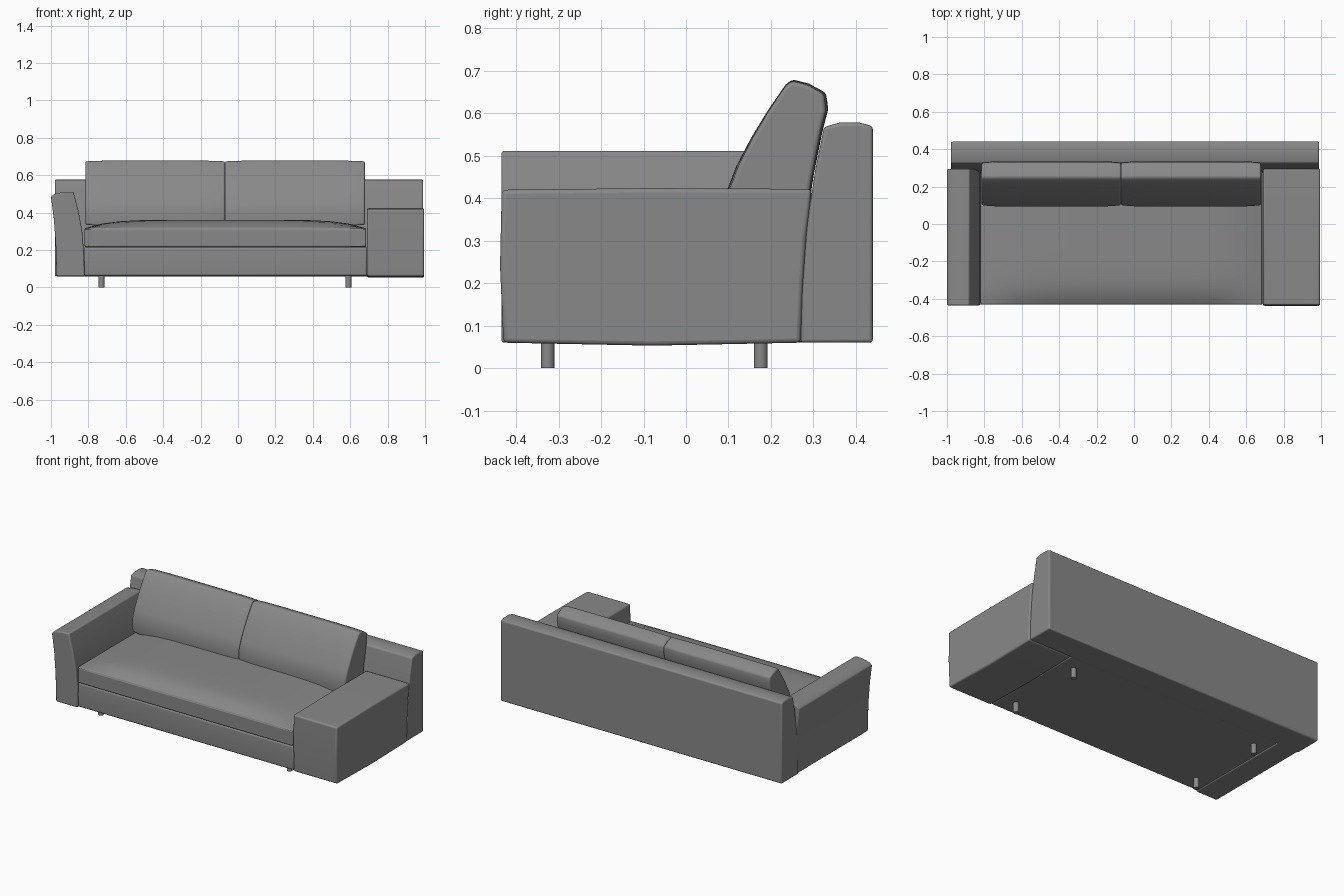
import bpy, bmesh, math
from mathutils import Vector

cube = bpy.data.objects.get("Cube")
if cube:
    bpy.data.objects.remove(cube, do_unlink=True)

# One grey upholstery colour
fabric = bpy.data.materials.new("grey_fabric")
fabric.use_nodes = True
GREY = (0.25, 0.25, 0.25, 1)
fabric.diffuse_color = GREY
fabric.node_tree.nodes["Principled BSDF"].inputs["Base Color"].default_value = GREY


def finish(name, bm, bevel=0.0, angle=35):
    bmesh.ops.recalc_face_normals(bm, faces=bm.faces)
    mesh = bpy.data.meshes.new(name)
    bm.to_mesh(mesh)
    bm.free()
    mesh.materials.append(fabric)
    obj = bpy.data.objects.new(name, mesh)
    bpy.context.collection.objects.link(obj)
    if bevel:
        mod = obj.modifiers.new("soft_edges", "BEVEL")
        mod.width, mod.segments = bevel, 3
        mod.limit_method, mod.angle_limit = "ANGLE", math.radians(40)
    bpy.ops.object.select_all(action="DESELECT")
    obj.select_set(True)
    bpy.context.view_layer.objects.active = obj
    bpy.ops.object.shade_smooth_by_angle(angle=math.radians(angle))
    return obj


def extrude_profile(name, profile, start, end, axis, bevel):
    """Extrude a (y, z) profile along x, or an (x, z) profile along y."""
    bm = bmesh.new()
    place = (lambda p, t: (t, p[0], p[1])) if axis == "x" else (lambda p, t: (p[0], t, p[1]))
    face = bm.faces.new([bm.verts.new(place(p, start)) for p in profile])
    moved = bmesh.ops.extrude_face_region(bm, geom=[face])["geom"]
    shift = Vector(place((0, 0), end - start))
    bmesh.ops.translate(bm, vec=shift, verts=[v for v in moved if isinstance(v, bmesh.types.BMVert)])
    return finish(name, bm, bevel)


def lofted_cushion(name, profile, x0, x1, steps=12):
    """Profile swept along x, drawn in slightly towards both ends."""
    bm = bmesh.new()
    cy = sum(p[0] for p in profile) / len(profile)
    cz = sum(p[1] for p in profile) / len(profile)
    rings = []
    for i in range(steps + 1):
        u = 0.5 - 0.5 * math.cos(math.pi * i / steps)
        pinch = 1 - 0.06 * abs(2 * u - 1) ** 8
        x = x0 + (x1 - x0) * u
        rings.append([bm.verts.new((x, cy + (y - cy) * pinch, cz + (z - cz) * (0.5 + 0.5 * pinch)))
                      for y, z in profile])
    for a, b in zip(rings, rings[1:]):
        for j in range(len(profile)):
            k = (j + 1) % len(profile)
            bm.faces.new((a[j], a[k], b[k], b[j]))
    bm.faces.new(rings[0])
    bm.faces.new(rings[-1])
    return finish(name, bm, 0.008)


# Backrest frame, leaning forward face
extrude_profile("backrest", [(0.27, 0.06), (0.273, 0.18), (0.285, 0.34), (0.305, 0.47), (0.325, 0.568),
                             (0.36, 0.578), (0.41, 0.578), (0.44, 0.57), (0.44, 0.06)],
                -0.978, 0.99, "x", 0.008)

# Wide low armrest on the left
extrude_profile("wide_armrest", [(-0.43, 0.06), (-0.08, 0.053), (0.27, 0.06), (0.274, 0.18), (0.283, 0.31),
                                 (0.296, 0.422), (-0.08, 0.424), (-0.434, 0.42), (-0.438, 0.24)],
                0.69, 0.995, "x", 0.01)

# Tall flared armrest on the right
extrude_profile("flared_armrest", [(-0.97, 0.06), (-0.82, 0.06), (-0.823, 0.18), (-0.833, 0.3), (-0.853, 0.41),
                                   (-0.88, 0.512), (-0.93, 0.511), (-0.982, 0.5), (-1.0, 0.485),
                                   (-0.985, 0.37), (-0.975, 0.24)],
                -0.435, 0.295, "y", 0.007)

# Base rail under the seat
extrude_profile("seat_base", [(-0.425, 0.062), (0.3, 0.062), (0.3, 0.215), (-0.425, 0.215), (-0.43, 0.14)],
                -0.822, 0.69, "x", 0.01)

# Seat cushion: a box with a gently crowned top
bm = bmesh.new()
bmesh.ops.create_cube(bm, size=1)
bmesh.ops.subdivide_edges(bm, edges=bm.edges, cuts=15, use_grid_fill=True)
for v in bm.verts:
    u, w, h = v.co.x * 2, v.co.y * 2, v.co.z + 0.5
    crown = 0.045 * (1 - abs(u) ** 6) * (1 - max(0, -w) ** 6)
    v.co = (-0.068 + 0.752 * u, -0.065 + 0.365 * w, 0.217 + 0.1 * h + (crown if h > 0.99 else 0))
finish("seat_cushion", bm, 0.01)

# Two leaning back cushions
cushion = [(0.1, 0.33), (0.093, 0.41), (0.118, 0.475), (0.152, 0.54), (0.19, 0.603), (0.234, 0.667),
           (0.25, 0.68), (0.29, 0.67), (0.33, 0.648), (0.335, 0.61), (0.322, 0.56),
           (0.3, 0.45), (0.282, 0.33)]
lofted_cushion("back_cushion_right", cushion, -0.815, -0.07)
lofted_cushion("back_cushion_left", cushion, -0.069, 0.678)

# Four round legs
for side, x in (("right", -0.73), ("left", 0.59)):
    for end, y in (("front", -0.326), ("back", 0.176)):
        bm = bmesh.new()
        bmesh.ops.create_cone(bm, cap_ends=True, segments=20, radius1=0.016, radius2=0.016, depth=0.07)
        bmesh.ops.translate(bm, vec=(x, y, 0.035), verts=bm.verts)
        finish(f"leg_{end}_{side}", bm)
